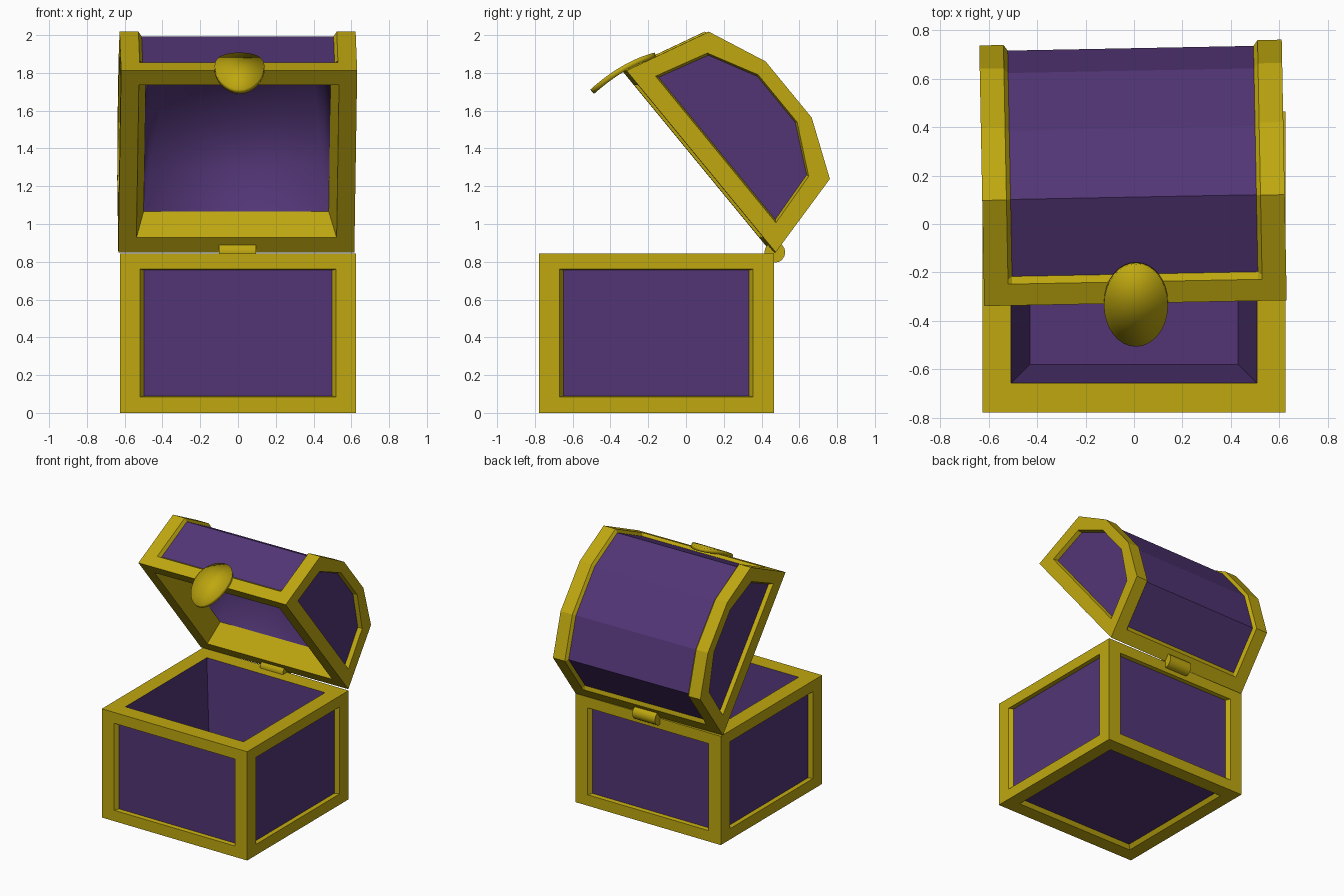
import bpy, bmesh, math
from mathutils import Vector

if "Cube" in bpy.data.objects:
    bpy.data.objects.remove(bpy.data.objects["Cube"])


def material(name, rgb):
    m = bpy.data.materials.new(name)
    m.diffuse_color = (*rgb, 1)
    m.use_nodes = True
    m.node_tree.nodes["Principled BSDF"].inputs["Base Color"].default_value = m.diffuse_color
    return m


GOLD = material("gold", (0.52, 0.39, 0.005))
PURPLE = material("purple", (0.085, 0.036, 0.18))


def finish(name, bm):
    bmesh.ops.remove_doubles(bm, verts=bm.verts, dist=0.0005)
    bmesh.ops.recalc_face_normals(bm, faces=bm.faces)
    me = bpy.data.meshes.new(name)
    bm.to_mesh(me)
    bm.free()
    me.materials.append(GOLD)
    me.materials.append(PURPLE)
    ob = bpy.data.objects.new(name, me)
    bpy.context.collection.objects.link(ob)
    return ob


def inset(bm, face, scale, depth):
    """Extrude a face inwards by depth and scale it about its centre."""
    n, c = face.normal.copy(), face.calc_center_median()
    new = bmesh.ops.extrude_discrete_faces(bm, faces=[face])["faces"][0]
    for v in new.verts:
        d = v.co - c
        v.co = c + Vector(a * b for a, b in zip(d, scale)) - n * depth
    new.normal_update()
    return new


def loft(bm, a, b, closed=True, purple=(), smooth=False):
    """Bridge two rings of points with quads; listed segments are purple."""
    n = len(a)
    va, vb = [bm.verts.new(p) for p in a], [bm.verts.new(p) for p in b]
    for i in range(n if closed else n - 1):
        j = (i + 1) % n
        f = bm.faces.new((va[i], va[j], vb[j], vb[i]))
        f.material_index = int(i in purple)
        f.smooth = smooth


# Base box: framed recessed panels and a tapered hollow
bm = bmesh.new()
bmesh.ops.create_cube(bm, size=1)
for v in bm.verts:
    v.co = (v.co.x * 1.25, v.co.y * 1.245 - 0.157, (v.co.z + 0.5) * 0.845)
bm.normal_update()
for f in list(bm.faces):
    if f.normal.z > 0.5:
        f = inset(bm, f, (0.813, 0.803, 1), 0)
        f = inset(bm, f, (0.847, 0.847, 1), 0.745)
        for e in f.edges:
            for g in e.link_faces:
                g.material_index = 1
    else:
        f = inset(bm, f, (0.832, 0.822, 0.8), 0)
        f = inset(bm, f, (0.958, 0.96, 0.985), 0.03)
        f.material_index = 1
finish("chest_base", bm)

# Lid: profiles run back to front in (depth, height), second half mirrored
W = 1.245


def profile(half):
    return half + [(W - u, v) for u, v in reversed(half)]


OUTER = profile([(0, 0), (0.024, 0.095), (0.029, 0.115), (0.118, 0.468), (0.43, 0.6)])
BARREL = profile([(0, 0), (0.024, 0.095), (0.053, 0.112), (0.138, 0.454), (0.435, 0.578)])
PANEL = profile([(0.12, 0.1), (0.126, 0.12), (0.131, 0.14), (0.2, 0.39), (0.46, 0.525)])
SUNK = [(W / 2 + (u - W / 2) * 0.97, 0.32 + (v - 0.32) * 0.96) for u, v in PANEL]


def ring(x, prof):
    return [(x, -u, v) for u, v in prof]


bm = bmesh.new()
for s in (-1, 1):
    # end frame, recessed end panel and outer band
    loft(bm, ring(s * 0.625, OUTER), ring(s * 0.625, PANEL))
    loft(bm, ring(s * 0.625, PANEL), ring(s * 0.595, SUNK))
    bm.faces.new([bm.verts.new(p) for p in ring(s * 0.595, SUNK)]).material_index = 1
    loft(bm, ring(s * 0.625, OUTER), ring(s * 0.525, OUTER), False)
    loft(bm, ring(s * 0.525, OUTER), ring(s * 0.508, BARREL), False)
# purple barrel between the bands
loft(bm, ring(-0.508, BARREL), ring(0.508, BARREL), False, range(2, 7))


# rim and cavity: (half width, inset from front and back, height)
def rect(hx, m, v):
    return [(-hx, -m, v), (hx, -m, v), (hx, m - W, v), (-hx, m - W, v)]


steps = [(0.625, 0, 0), (0.53, 0.1, 0), (0.49, 0.14, 0.17), (0.46, 0.24, 0.4), (0.41, 0.46, 0.52)]
for i in range(4):
    loft(bm, rect(*steps[i]), rect(*steps[i + 1]), True, range(4) if i > 1 else (), i > 1)
top = bm.faces.new([bm.verts.new(p) for p in rect(*steps[-1])])
top.material_index, top.smooth = 1, True
lid = finish("chest_lid", bm)
lid.location = (-0.009, 0.463, 0.85)
lid.rotation_euler = (-math.radians(50.6), 0, math.radians(1.1))

# Hinge barrel
bpy.ops.mesh.primitive_cylinder_add(vertices=16, radius=0.055, depth=0.195,
                                    location=(-0.003, 0.47, 0.85), rotation=(0, math.pi / 2, 0))
hinge = bpy.context.object
hinge.name = "hinge"
hinge.data.materials.append(GOLD)
bpy.ops.object.shade_smooth_by_angle()

# Clasp: oval plate bent along a curve
bm = bmesh.new()
P0, P1, P2 = Vector((-0.497, 1.7)), Vector((-0.33, 1.85)), Vector((-0.162, 1.893))
N = 16
rows = []
for i in range(N + 1):
    a = math.pi * i / N
    t, w = (1 - math.cos(a)) / 2, 0.132 * math.sin(a)
    p = P0 * (1 - t) ** 2 + P1 * 2 * t * (1 - t) + P2 * t * t
    xs = (0.008,) if i in (0, N) else (0.008 - w, 0.008 + w)
    rows.append([bm.verts.new((x, p.x, p.y)) for x in xs])
for a, b in zip(rows, rows[1:]):
    bm.faces.new(a + b[::-1])
clasp = finish("clasp", bm)
sol = clasp.modifiers.new("thickness", 'SOLIDIFY')
sol.thickness = 0.03
sol.offset = 0
bpy.context.view_layer.objects.active = clasp
bpy.ops.object.select_all(action='DESELECT')
clasp.select_set(True)
bpy.ops.object.shade_smooth_by_angle()
